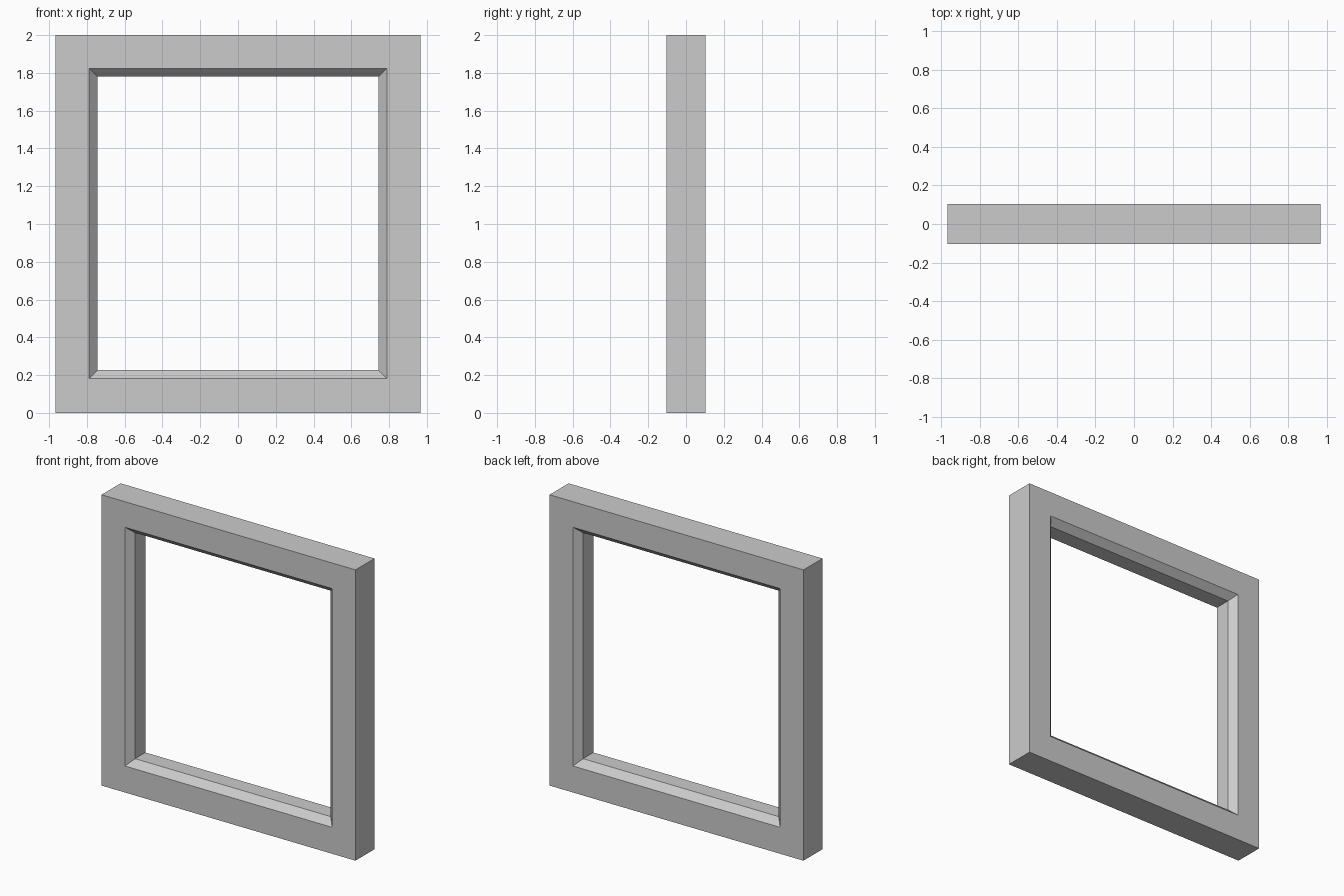
import bpy, bmesh

if "Cube" in bpy.data.objects:
    bpy.data.objects.remove(bpy.data.objects["Cube"])

# Sizes: outer half width, height, half depth, opening and its chamfer
HW, H, D = 0.966, 2.0, 0.103
OX, OZ0, OZ1 = 0.788, 0.182, 1.824
C, CY = 0.044, 0.047

# Mitred frame cross-section: (half width, bottom, top, y), outside then inside
section = [
    (HW, 0, H, D),
    (HW, 0, H, -D),
    (OX, OZ0, OZ1, -D),
    (OX - C, OZ0 + C, OZ1 - C, -D + CY),
    (OX - C, OZ0 + C, OZ1 - C, D - CY),
    (OX, OZ0, OZ1, D),
]

# Sweep the section round the four corners
bm = bmesh.new()
rings = [[bm.verts.new(p) for p in ((-x, y, z0), (x, y, z0), (x, y, z1), (-x, y, z1))]
         for x, z0, z1, y in section]
for i, a in enumerate(rings):
    b = rings[(i + 1) % len(rings)]
    for j in range(4):
        k = (j + 1) % 4
        bm.faces.new((a[j], a[k], b[k], b[j]))
bmesh.ops.recalc_face_normals(bm, faces=bm.faces)

mesh = bpy.data.meshes.new("window_frame")
bm.to_mesh(mesh)
bm.free()
frame = bpy.data.objects.new("window_frame", mesh)
bpy.context.collection.objects.link(frame)
